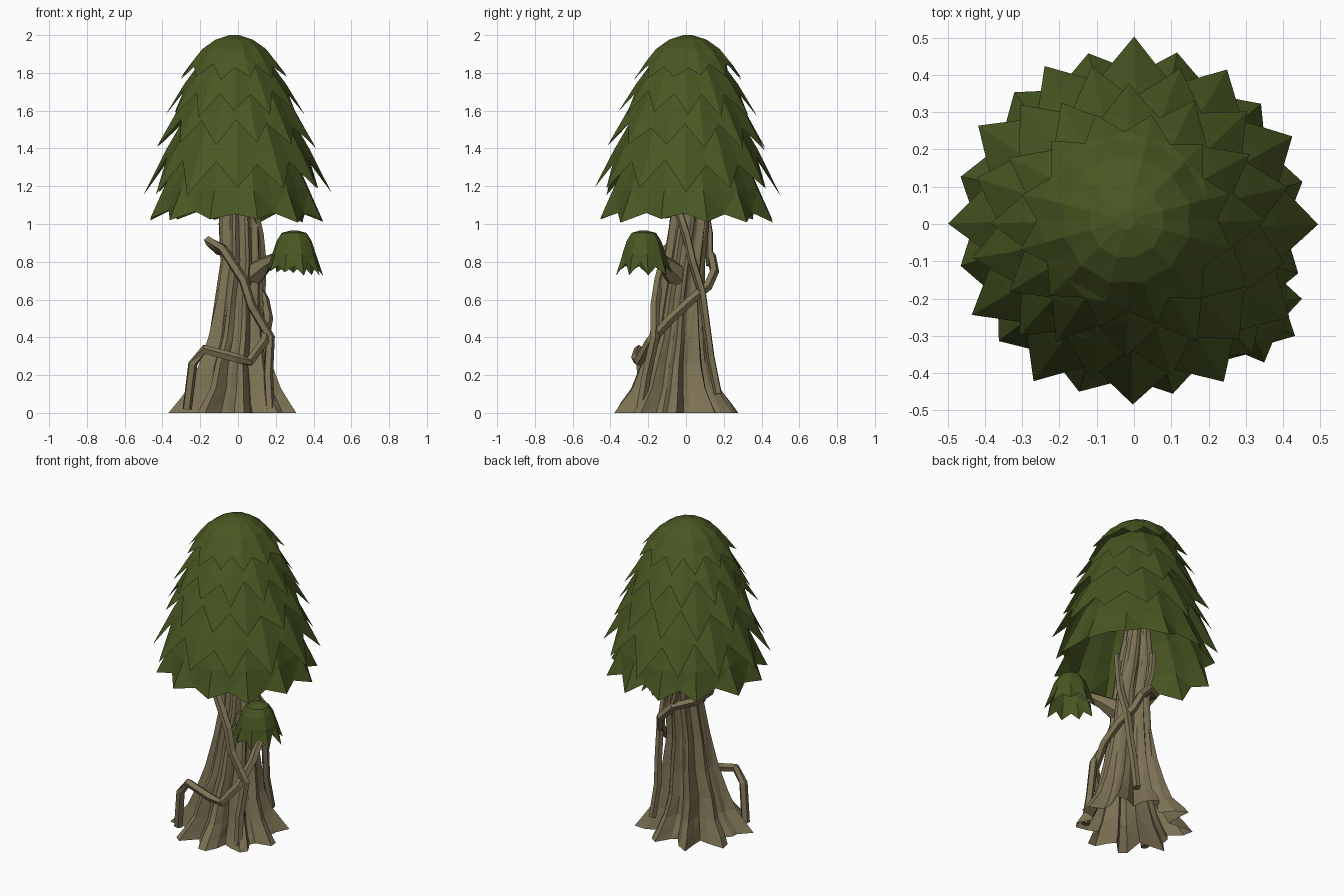
import bpy, bmesh, math, random
from mathutils import Vector

if "Cube" in bpy.data.objects:
    bpy.data.objects.remove(bpy.data.objects["Cube"])

random.seed(7)


def material(name, rgb):
    m = bpy.data.materials.new(name)
    m.diffuse_color = (*rgb, 1)
    m.use_nodes = True
    m.node_tree.nodes["Principled BSDF"].inputs["Base Color"].default_value = m.diffuse_color
    return m


BARK = material("bark brown", (0.205, 0.168, 0.090))
LEAF = material("leaf green", (0.066, 0.096, 0.016))


def finish(bm, name, mat):
    bmesh.ops.recalc_face_normals(bm, faces=bm.faces)
    me = bpy.data.meshes.new(name)
    bm.to_mesh(me)
    bm.free()
    me.materials.append(mat)
    ob = bpy.data.objects.new(name, me)
    bpy.context.collection.objects.link(ob)
    return ob


def loft(rings, name, mat, cap_start=False, cap_end=False, zigzag=False):
    """Bridge equal-length rings of points into one flat-shaded skin."""
    bm = bmesh.new()
    vs = [[bm.verts.new(p) for p in r] for r in rings]
    n = len(vs[0])
    for a, b in zip(vs, vs[1:]):
        for i in range(n):
            j = (i + 1) % n
            if zigzag and i % 2:
                bm.faces.new((a[i], a[j], b[i]))
                bm.faces.new((a[j], b[j], b[i]))
            else:
                bm.faces.new((a[i], a[j], b[j]))
                bm.faces.new((a[i], b[j], b[i]))
    for ring, cap in ((vs[0], cap_start), (vs[-1], cap_end)):
        if cap:
            bm.faces.new(ring)
    return finish(bm, name, mat)


# Trunk: ridged rings that flare into roots (z, centre x, centre y, radius, root depth)
SECTIONS = [(0, -.02, -.05, .29, .055), (.05, -.02, -.05, .258, .05),
            (.13, -.015, -.05, .212, .036), (.25, -.015, -.05, .175, .026),
            (.4, 0, -.04, .143, .018), (.6, .005, -.03, .116, .012),
            (.8, .02, -.01, .102, .01), (1.0, .01, .015, .098, .01),
            (1.15, 0, .02, .085, .008), (1.35, -.01, .02, .06, .005)]
N = 40
wobble = [random.uniform(-1, 1) for _ in range(N)]
rings = []
for z, cx, cy, r, depth in SECTIONS:
    ring = []
    for i in range(N):
        a = 2 * math.pi * i / N + z * 0.25
        lobe = math.cos(9 * (2 * math.pi * i / N) + 0.6)
        rr = r + depth * lobe + depth * 0.55 * wobble[i] + random.uniform(-.004, .004)
        ring.append((cx + rr * math.cos(a), cy + rr * math.sin(a), z))
    rings.append(ring)
loft(rings, "trunk", BARK, cap_end=True)


def tube(name, pts, radii, sides=5):
    """Faceted tube along a bent path."""
    pts = [Vector(p) for p in pts]
    rings, u = [], None
    for k, p in enumerate(pts):
        t = (pts[min(k + 1, len(pts) - 1)] - pts[max(k - 1, 0)]).normalized()
        if u is None:
            u = t.orthogonal()
        u = (u - t * u.dot(t)).normalized()
        v = t.cross(u)
        r = radii[k] if isinstance(radii, list) else radii
        rings.append([p + (u * math.cos(q) + v * math.sin(q)) * r
                      for q in (2 * math.pi * (i + .5) / sides for i in range(sides))])
    return loft(rings, name, BARK, True, True)


# Vines wrapped around the trunk
tube("vine_long", [(-.27, -.22, .02), (-.24, -.24, .26), (-.18, -.25, .335), (-.01, -.265, .29),
                   (.06, -.25, .27), (.14, -.19, .38), (.16, -.08, .5), (.14, .03, .6),
                   (.1, .115, .67), (.075, .15, .75), (.0, .135, .83), (-.1, .06, .86),
                   (-.155, -.03, .91), (-.08, -.1, .87), (.03, -.145, .7), (.07, -.165, .57),
                   (.17, -.165, .4), (.16, -.21, .2), (.17, -.24, .02)], .026)
tube("vine_right", [(.08, -.05, 1.1), (.115, .0, .95), (.13, .035, .8), (.125, .085, .64),
                    (.12, .11, .45), (.11, .13, .3), (.12, .17, .1)], .023)
tube("vine_back", [(-.06, .1, 1.1), (-.03, .125, .95), (.02, .125, .78)], .02)
# Side branch holding the small leaf clump
tube("branch", [(.06, -.04, .72), (.15, -.11, .79), (.22, -.165, .83), (.3, -.22, .87)],
     [.075, .042, .028, .015], 6)


def skirt(name, centre, tips, upper, notch, tip, jitter, phase=0.0):
    """Shell of pointed leaves: upper rings (r, z), then a zigzag hem; phase in degrees."""
    cx, cy = centre
    n = tips * 2
    rings = [[p] * n for p in upper] + [[tip if i % 2 == 0 else notch for i in range(n)]]
    spread = [random.uniform(-.12, .12) for _ in range(n)]
    pts = []
    for k, ring in enumerate(rings):
        hem = k == len(rings) - 1
        row = []
        for i, (r, z) in enumerate(ring):
            a = math.radians(phase) + 2 * math.pi * (i + spread[i] * (1 if hem else .4)) / n
            if hem:
                slip = random.uniform(-jitter, jitter)
                r -= slip * .4
                z += slip
            elif k:
                r *= 1.02 if i % 2 == 0 else .97
            row.append((cx + r * math.cos(a), cy + r * math.sin(a), z))
        pts.append(row)
    return loft(pts, name, LEAF, cap_start=True, zigzag=True)


# Crown: overlapping leaf skirts from the bottom up, leaves staggered between rows
skirt("leaf_skirt_1", (-.01, 0), 12, [(.2, 1.52), (.31, 1.36), (.39, 1.18)],
      (.41, 1.065), (.472, 1.02), .015, 13)
skirt("leaf_skirt_2", (0, 0), 12, [(.19, 1.66), (.29, 1.54), (.375, 1.39)],
      (.395, 1.33), (.493, 1.17), .025, -1)
skirt("leaf_skirt_3", (-.01, 0), 12, [(.16, 1.8), (.25, 1.71), (.325, 1.58)],
      (.345, 1.53), (.43, 1.41), .025, 14)
skirt("leaf_skirt_4", (-.015, .005), 12, [(.12, 1.89), (.2, 1.83), (.265, 1.74)],
      (.285, 1.7), (.368, 1.58), .02, 0)
skirt("leaf_cap", (-.02, .01), 12, [(.025, 2.0), (.1, 1.976), (.17, 1.927), (.22, 1.865)],
      (.238, 1.84), (.29, 1.775), .015, 15)
# Small clump on the side branch
skirt("leaf_clump", (.297, -.225), 9, [(.02, .965), (.065, .953), (.092, .91), (.115, .84)],
      (.122, .785), (.152, .735), .015, 10)
